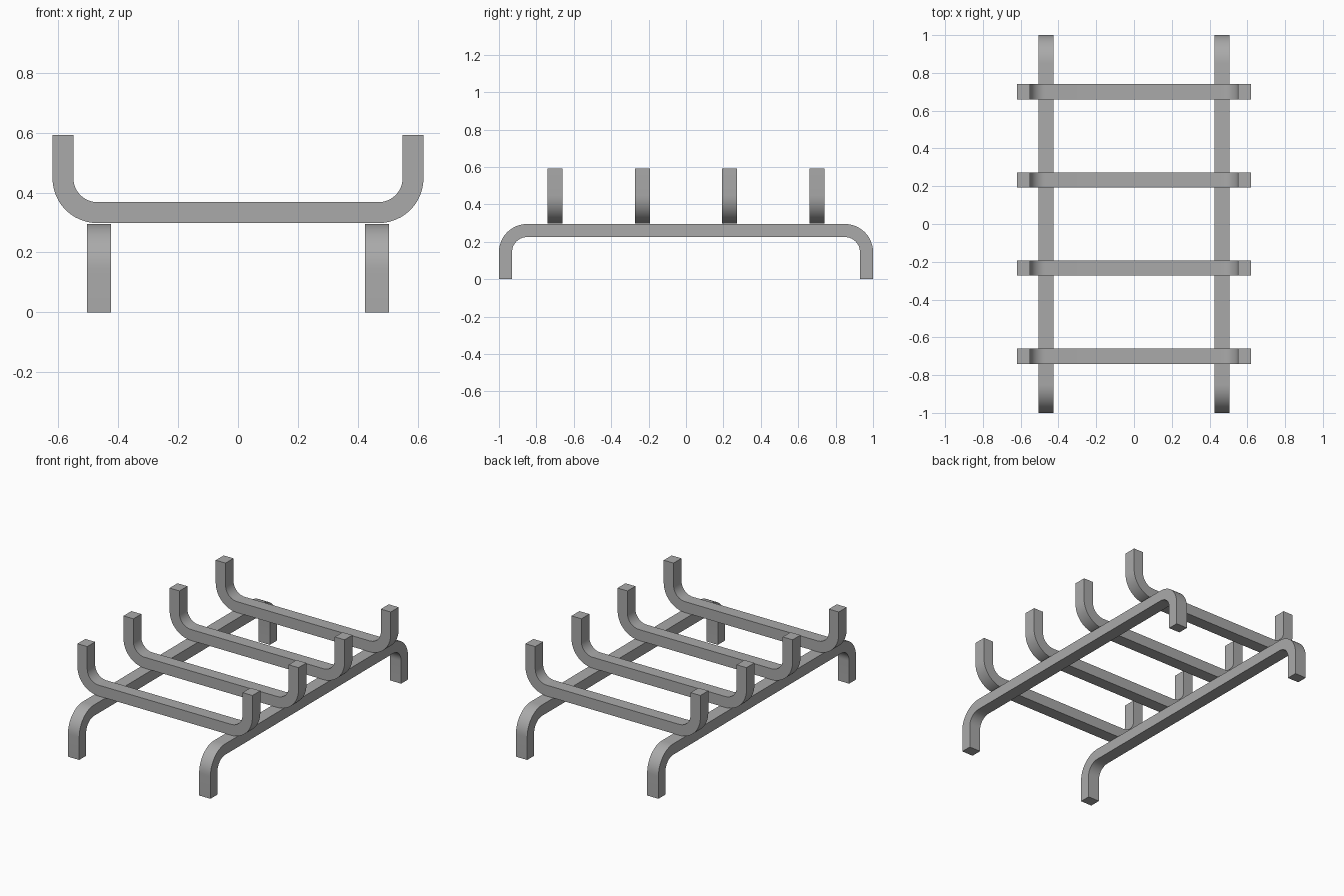
import bpy, bmesh, math
from mathutils import Vector

cube = bpy.data.objects.get("Cube")
if cube:
    bpy.data.objects.remove(cube, do_unlink=True)

steel = bpy.data.materials.new("grey_steel")
steel.use_nodes = True
colour = (0.4, 0.4, 0.4, 1)
steel.diffuse_color = colour
steel.node_tree.nodes["Principled BSDF"].inputs["Base Color"].default_value = colour

THICK, WIDTH, BEND, HEIGHT, STEPS = 0.07, 0.08, 0.15, 0.295, 12


def half_outline(half, inset):
    """One arm and bend of a U shape lying on its base: (across, up) points."""
    radius = BEND - inset
    pts = [(half - inset, HEIGHT)]
    for i in range(STEPS + 1):
        a = math.pi / 2 * i / STEPS
        pts.append((half - BEND + radius * math.cos(a), BEND - radius * math.sin(a)))
    return pts


def bent_bar(name, half, place):
    """Square bar bent into a U; place maps (across, up, depth) to the world."""
    def full(inset):
        right = half_outline(half, inset)
        return right + [(-u, v) for u, v in reversed(right)]

    outer, inner = full(0), full(THICK)
    bm = bmesh.new()
    rings = []
    for (ou, ov), (iu, iv) in zip(outer, inner):
        corners = [(ou, ov, -1), (ou, ov, 1), (iu, iv, 1), (iu, iv, -1)]
        rings.append([bm.verts.new(place(u, v, d * WIDTH / 2)) for u, v, d in corners])
    for a, b in zip(rings, rings[1:]):
        for i in range(4):
            j = (i + 1) % 4
            bm.faces.new((a[i], a[j], b[j], b[i]))
    bm.faces.new(rings[0])
    bm.faces.new(rings[-1])
    bmesh.ops.recalc_face_normals(bm, faces=bm.faces)
    mesh = bpy.data.meshes.new(name)
    bm.to_mesh(mesh)
    bm.free()
    mesh.materials.append(steel)
    obj = bpy.data.objects.new(name, mesh)
    bpy.context.collection.objects.link(obj)
    bpy.ops.object.select_all(action="DESELECT")
    obj.select_set(True)
    bpy.context.view_layer.objects.active = obj
    bpy.ops.object.shade_smooth_by_angle(angle=math.radians(30))


# Two long rails with legs bent down at both ends
for side, x in (("left", 0.465), ("right", -0.465)):
    bent_bar(side + "_leg_rail", 1.0,
             lambda u, v, d: Vector((x + d, u, HEIGHT - v)))

# Four cross bars with ends bent up, resting on the rails
for n in range(4):
    y = -0.7 + n * 1.4 / 3
    bent_bar(f"cross_bar_{n + 1}", 0.62,
             lambda u, v, d: Vector((u, y + d, HEIGHT + 0.003 + v)))
